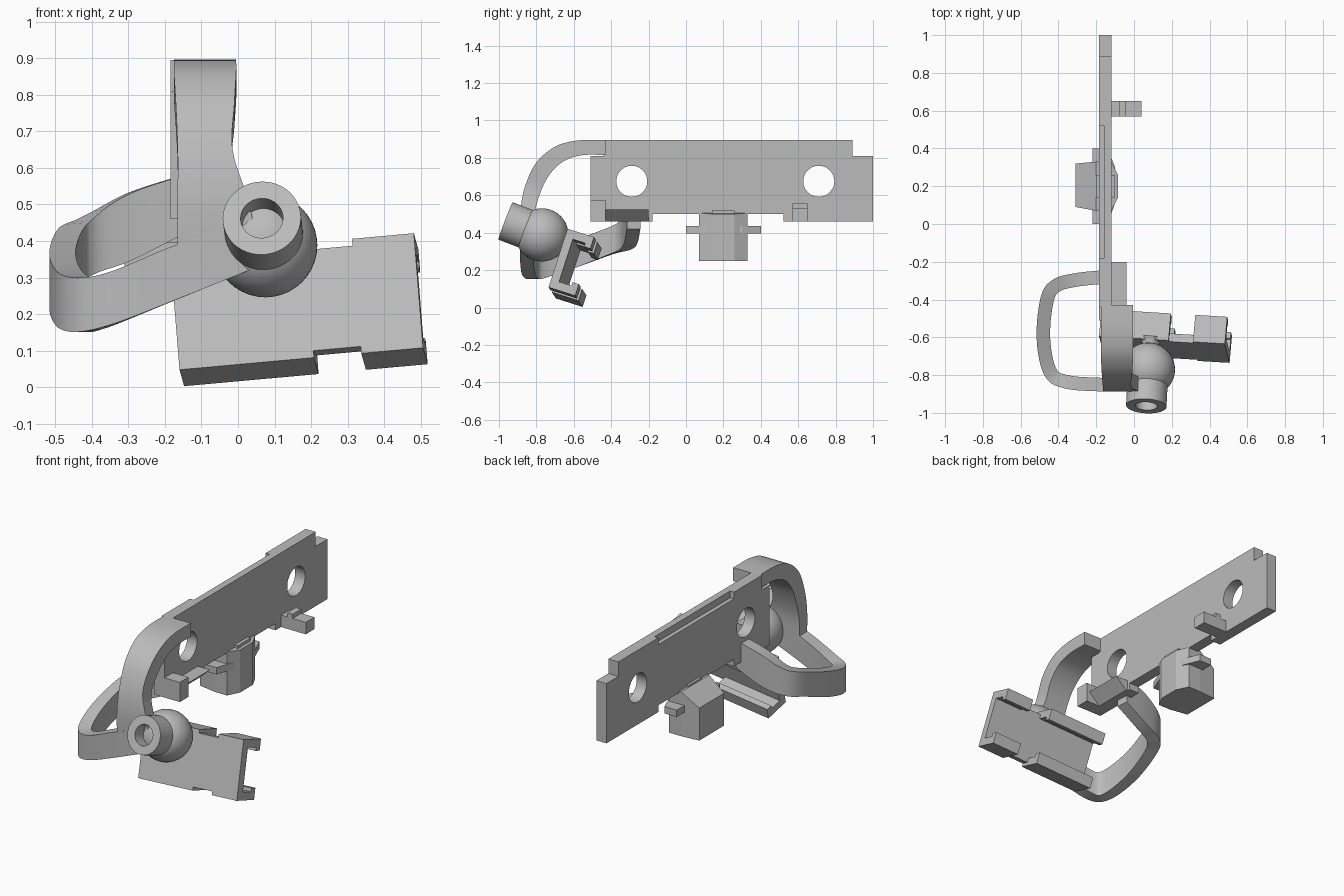
import bpy, bmesh, math
from mathutils import Vector, Matrix

cube = bpy.data.objects.get("Cube")
if cube:
    bpy.data.objects.remove(cube)

GREY = (0.5, 0.5, 0.5, 1)
grey = bpy.data.materials.new("plain grey")
grey.use_nodes = True
grey.diffuse_color = GREY
grey.node_tree.nodes["Principled BSDF"].inputs["Base Color"].default_value = GREY


def finish(name, bm, smooth=False):
    bmesh.ops.recalc_face_normals(bm, faces=bm.faces)
    mesh = bpy.data.meshes.new(name)
    bm.to_mesh(mesh)
    bm.free()
    mesh.materials.append(grey)
    obj = bpy.data.objects.new(name, mesh)
    bpy.context.collection.objects.link(obj)
    if smooth:
        bpy.ops.object.select_all(action="DESELECT")
        obj.select_set(True)
        bpy.context.view_layer.objects.active = obj
        bpy.ops.object.shade_smooth_by_angle(angle=math.radians(35))
    return obj


def prism(name, outline, start, end, place):
    """Extrude a 2D outline from start to end; place(a, b, depth) gives the 3D point."""
    bm = bmesh.new()
    rings = [[bm.verts.new(place(a, b, d)) for a, b in outline] for d in (start, end)]
    bridge(bm, rings)
    return finish(name, bm)


def bridge(bm, rings):
    n = len(rings[0])
    bm.faces.new(rings[0])
    bm.faces.new(rings[-1])
    for r, s in zip(rings, rings[1:]):
        for i in range(n):
            j = (i + 1) % n
            bm.faces.new((r[i], r[j], s[j], s[i]))


def loft(name, sections, smooth=False):
    bm = bmesh.new()
    bridge(bm, [[bm.verts.new(p) for p in s] for s in sections])
    return finish(name, bm, smooth)


def spline(rows, steps=5):
    """Smoothly interpolate between rows of numbers."""
    rows = [Vector(r) for r in rows]
    out = []
    for i in range(len(rows) - 1):
        p, q = rows[i], rows[i + 1]
        m = (q - rows[max(i - 1, 0)]) / 2
        n = (rows[min(i + 2, len(rows) - 1)] - p) / 2
        for k in range(steps):
            t = k / steps
            out.append(p * (2*t**3 - 3*t**2 + 1) + m * (t**3 - 2*t**2 + t)
                       + q * (3*t**2 - 2*t**3) + n * (t**3 - t**2))
    return out + [rows[-1]]


def box(name, x, y, z):
    outline = [(y[0], z[0]), (y[1], z[0]), (y[1], z[1]), (y[0], z[1])]
    return prism(name, outline, *x, along_x)


def along_x(a, b, d):
    return (d, a, b)


def along_y(a, b, d):
    return (a, d, b)


def along_z(a, b, d):
    return (a, b, d)


def cut(obj, cutter):
    cutter.hide_render = True
    cutter.hide_set(True)
    mod = obj.modifiers.new("cut", "BOOLEAN")
    mod.operation = "DIFFERENCE"
    mod.solver = "EXACT"
    mod.object = cutter
    bpy.context.view_layer.update()
    result = bpy.data.meshes.new_from_object(obj.evaluated_get(bpy.context.evaluated_depsgraph_get()))
    obj.modifiers.clear()
    obj.data = result
    bpy.data.objects.remove(cutter)


def lathe(name, profile, centre, axis, segments=48):
    """Revolve (radius, height) points around an axis."""
    turn = Vector(axis).to_track_quat("Z", "Y").to_matrix().to_4x4()
    bm = bmesh.new()
    verts = [bm.verts.new((r, 0, h)) for r, h in profile]
    edges = [bm.edges.new(pair) for pair in zip(verts, verts[1:])]
    bmesh.ops.spin(bm, geom=verts + edges, cent=(0, 0, 0), axis=(0, 0, 1),
                   angle=math.tau, steps=segments, use_duplicate=False)
    bmesh.ops.remove_doubles(bm, verts=bm.verts, dist=1e-4)
    bm.transform(Matrix.Translation(centre) @ turn)
    return finish(name, bm, True)


# Long mounting plate with two round holes and a recessed top edge
LEFT, RIGHT = -0.185, -0.12
plate = prism("mounting_plate", [
    (-.51, .46), (-.18, .46), (-.18, .5), (.52, .5), (.52, .46), (1, .46),
    (1, .81), (.89, .81), (.89, .895), (-.44, .895), (-.44, .81), (-.51, .81)],
    LEFT, RIGHT, along_x)
for y in (-.29, .71):
    hole = [(y + .083 * math.cos(i * math.tau / 40), .675 + .083 * math.sin(i * math.tau / 40))
            for i in range(40)]
    cut(plate, prism("hole_cutter", hole, -.3, 0, along_x))
cut(plate, box("recess_cutter", (-.3, -.16), (-.18, .52), (.855, 1)))

# Small stepped tab and front lugs on the plate
prism("side_tab", [(-.13, .46), (.04, .46), (.04, .53), (-.045, .53), (-.045, .555),
                   (-.08, .555), (-.08, .53), (-.13, .53)], .57, .65, along_y)
box("front_lug", (-.13, -.02), (-.51, -.43), (.46, .575))
prism("wedge_lug", [(-.13, .46), (-.11, .46), (-.04, .525), (-.13, .525)], -.43, -.2, along_y)

# Faceted knob with its flange below the plate
def rect_x(x, y0, y1, z0, z1):
    return [(x, y0, z0), (x, y1, z0), (x, y1, z1), (x, y0, z1)]

loft("knob_body", [rect_x(-.31, .09, .32, .25, .44), rect_x(-.2, .07, .33, .25, .51),
                   rect_x(-.12, .07, .33, .25, .505), rect_x(-.085, .14, .26, .25, .5)])
prism("knob_flange", [(-.22, 0), (-.14, 0), (-.1, .11), (-.1, .3), (-.14, .4), (-.22, .4)],
      .395, .435, along_z)
box("knob_stud", (-.2, -.1), (.14, .26), (.49, .52))

# Curved arm: outer y z, inner y z, and x limits at each station
def arm_section(yo, zo, yi, zi, x0, x1):
    return [(x0, yo, zo), (x1, yo, zo), (x1, yi, zi), (x0, yi, zi)]

stations = zip(
    [(-.43, .895), (-.58, .893), (-.7, .86), (-.8, .775), (-.86, .65), (-.885, .52), (-.885, .38)],
    [(-.43, .815), (-.55, .815), (-.65, .785), (-.73, .71), (-.78, .61), (-.81, .5), (-.815, .38)],
    [(-.175, -.005)] * 3 + [(-.17, -.01), (-.165, -.015), (-.165, .025), (-.165, .06)])
loft("curved_arm", [arm_section(*r) for r in spline([a + b + c for a, b, c in stations])], True)

# Side hoop: centre x y, lower and upper z along the path
HOOP = [(.03, -.85, .32, .455), (-.18, -.85, .235, .385), (-.36, -.835, .165, .31),
        (-.445, -.78, .155, .305), (-.48, -.6, .21, .36), (-.46, -.4, .285, .43),
        (-.41, -.325, .31, .465), (-.3, -.295, .345, .53), (-.15, -.28, .42, .58)]
rows = spline(HOOP)
hoop = []
for i, (x, y, low, high) in enumerate(rows):
    before, after = rows[max(i - 1, 0)], rows[min(i + 1, len(rows) - 1)]
    side = Vector((before.y - after.y, after.x - before.x)).normalized() * .036
    hoop.append([(x - side.x, y - side.y, low), (x + side.x, y + side.y, low),
                 (x + side.x, y + side.y, high), (x - side.x, y - side.y, high)])
loft("side_hoop", hoop, True)

# Ball joint with hollow socket
BALL, R = Vector((.075, -.77, .388)), .142
arc = [(R * math.sin(i * math.pi / 20), -R * math.cos(i * math.pi / 20)) for i in range(21)]
lathe("ball", arc, BALL, (0, 0, 1))
lathe("socket", [(0, .05), (.107, .05), (.107, .208), (.058, .208), (.058, .13), (0, .13)],
      BALL, (-.01, -.195, .075))

# Tilted clip: channel pieces joined by a plain web
U = Vector((.665, -.04, .06)).normalized()
V = Vector((-.025, .1, .31)).normalized()
W = V.cross(U).normalized()
CORNER = Vector((-.16, -.695, .048))


def clip_frame(v, w, u):
    return CORNER + U * u + V * v + W * w


def channel(height, wall, depth, lip):
    half = [(0, 0), (0, depth), (lip, depth), (lip, depth - .035),
            (wall, depth - .035), (wall, wall)]
    return half + [(height - v, w) for v, w in reversed(half)]


for name, u0, u1 in (("clip_long_end", 0, .37), ("clip_short_end", .5, .67)):
    prism(name, channel(.33, .045, .15, .065), u0, u1, clip_frame)
prism("clip_web", [(.02, 0), (.31, 0), (.31, .045), (.02, .045)], .37, .5, clip_frame)
lathe("clip_neck", [(0, .1), (.04, .1), (.04, .135), (.06, .17), (0, .17)], BALL, W)
